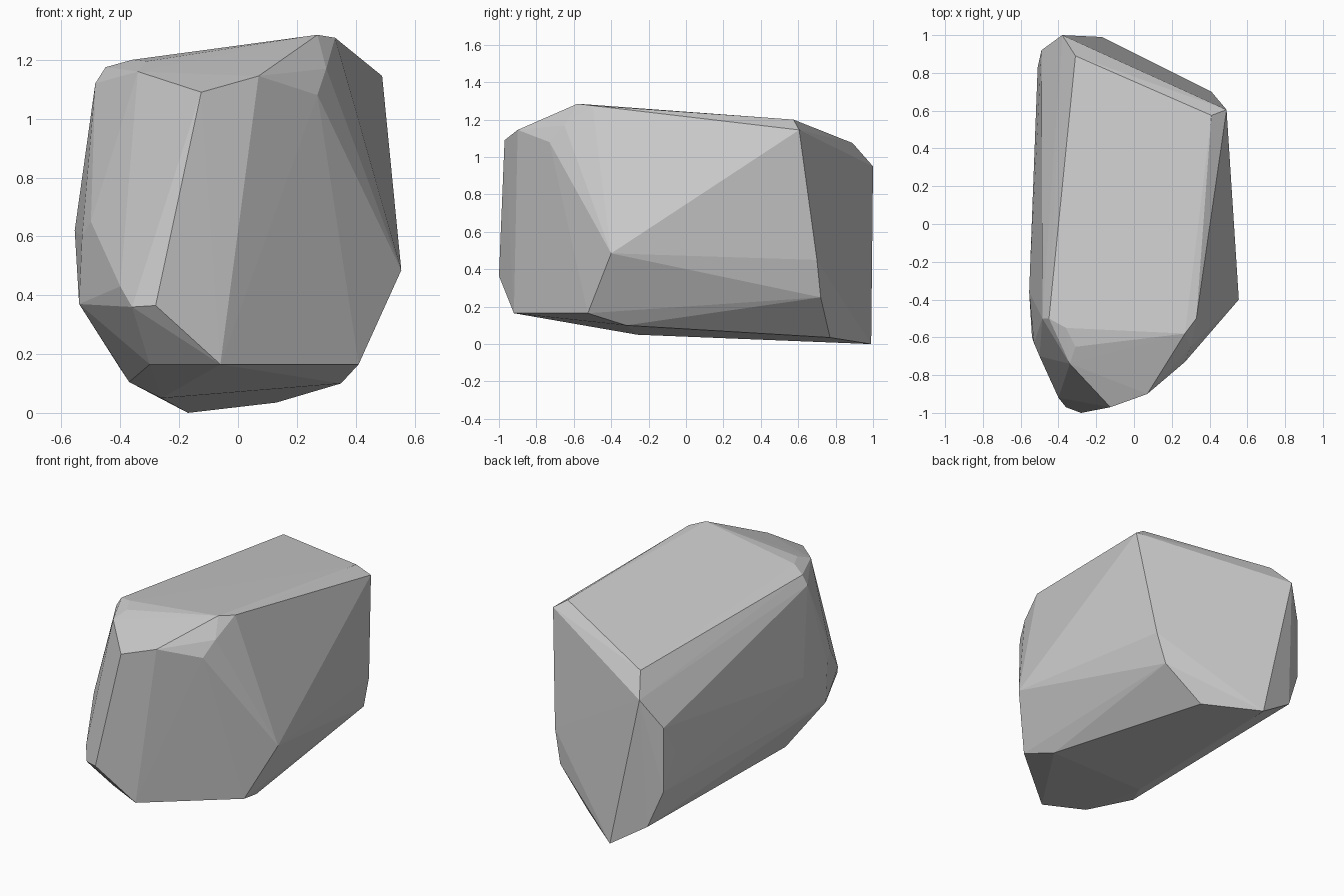
import bpy, bmesh

# Corner points of the faceted boulder, grouped by region
underside = [(-.17, .99, 0), (.13, .77, .035), (.35, -.32, .10), (.41, -.525, .165),
             (-.06, -.92, .165), (-.26, -.26, .05), (-.37, -.45, .105), (-.30, -.80, .165)]
right_side = [(.555, -.40, .485), (.49, .605, 1.145), (.41, .70, .45), (.36, .72, .25)]
back_left = [(-.38, 1.0, .95), (-.49, .92, .775), (-.49, .92, .38), (-.40, .95, .15),
             (-.51, .83, .60)]
left_side = [(-.555, -.36, .62), (-.54, -.60, .37), (-.53, -.63, .60), (-.50, -.70, .65),
             (-.485, -.50, 1.12), (-.45, -.50, 1.175)]
front = [(-.28, -1.0, .365), (-.36, -.97, .36), (-.40, -.92, .43), (-.125, -.97, 1.09),
         (.07, -.90, 1.145), (.27, -.73, 1.08), (.32, -.61, 1.07), (.30, -.65, 1.17)]
top = [(.33, -.50, 1.275), (.27, -.58, 1.285), (-.36, -.55, 1.20), (-.31, -.65, 1.195),
       (-.34, -.74, 1.16), (.41, .575, 1.20), (-.31, .89, 1.075)]

# Wrap the corners in a convex skin with flat facets
bm = bmesh.new()
for p in underside + right_side + back_left + left_side + front + top:
    bm.verts.new(p)
hull = bmesh.ops.convex_hull(bm, input=bm.verts[:])
loose = {v for v in hull["geom_interior"] + hull["geom_unused"]
         if isinstance(v, bmesh.types.BMVert)}
bmesh.ops.delete(bm, geom=list(loose), context='VERTS')
bmesh.ops.recalc_face_normals(bm, faces=bm.faces[:])

mesh = bpy.data.meshes.new("boulder")
bm.to_mesh(mesh)
bm.free()
bpy.context.collection.objects.link(bpy.data.objects.new("boulder", mesh))
